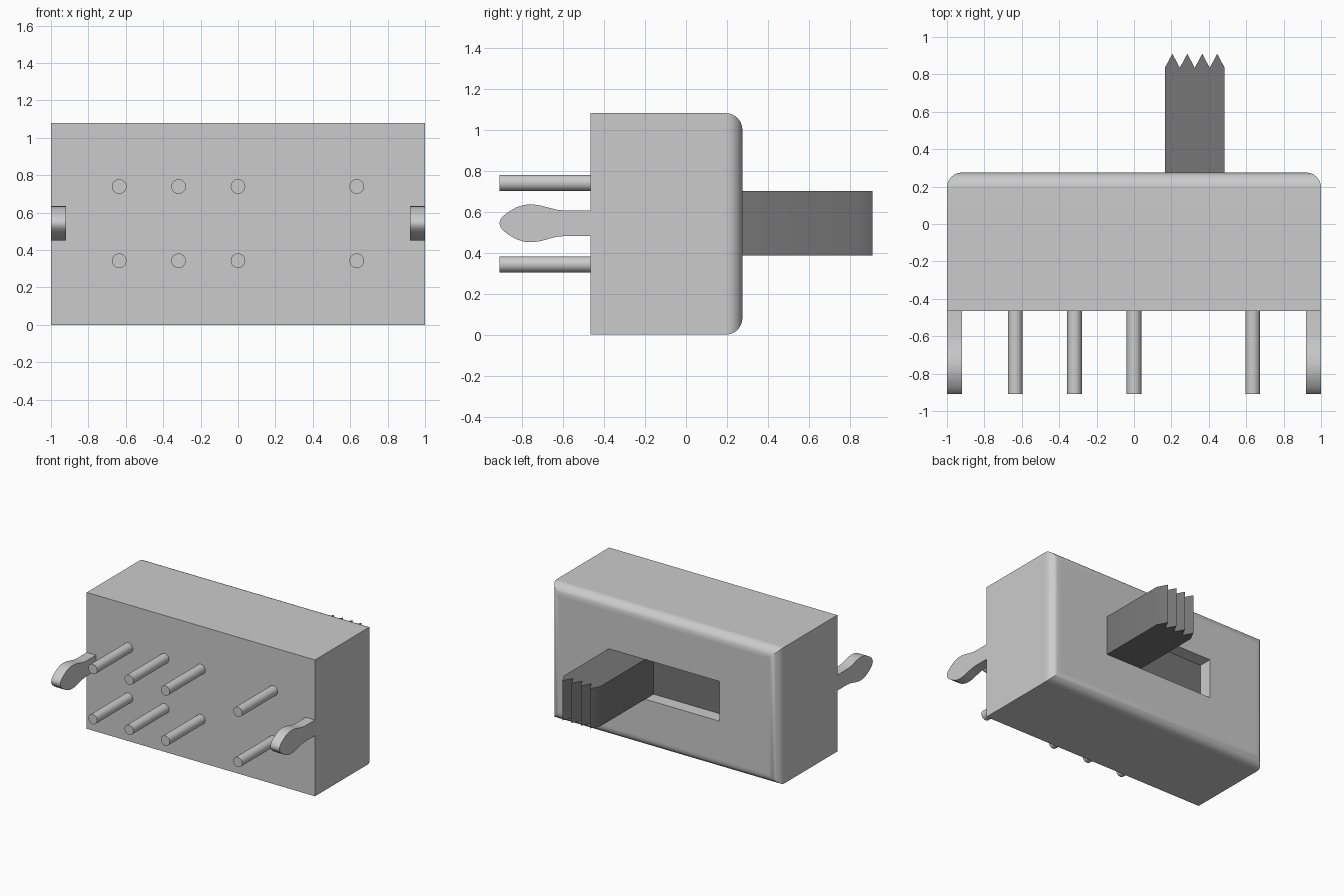
import bpy, bmesh, math
from mathutils import Vector

if "Cube" in bpy.data.objects:
    bpy.data.objects.remove(bpy.data.objects["Cube"])


def material(name, value):
    m = bpy.data.materials.new(name)
    m.use_nodes = True
    col = (value, value, value, 1)
    m.diffuse_color = col
    m.node_tree.nodes["Principled BSDF"].inputs["Base Color"].default_value = col
    return m


LIGHT = material("light grey", 0.60)
DARK = material("dark grey", 0.18)


def finish(name, bm, mat, smooth=True):
    bmesh.ops.recalc_face_normals(bm, faces=bm.faces)
    me = bpy.data.meshes.new(name)
    bm.to_mesh(me)
    bm.free()
    ob = bpy.data.objects.new(name, me)
    bpy.context.collection.objects.link(ob)
    me.materials.append(mat)
    if smooth:
        smooth_by_angle(ob)
    return ob


def smooth_by_angle(ob):
    bpy.ops.object.select_all(action='DESELECT')
    ob.select_set(True)
    bpy.context.view_layer.objects.active = ob
    bpy.ops.object.shade_smooth_by_angle(angle=math.radians(30))


def box_mesh(lo, hi):
    bm = bmesh.new()
    bmesh.ops.create_cube(bm, size=1)
    for v in bm.verts:
        v.co = Vector([(a + b) / 2 + c * (b - a) for a, b, c in zip(lo, hi, v.co)])
    return bm


def prism_mesh(points, depth):
    """Extrude a closed outline of 3D points along the depth vector."""
    bm = bmesh.new()
    face = bm.faces.new([bm.verts.new(p) for p in points])
    new = bmesh.ops.extrude_face_region(bm, geom=[face])["geom"]
    bmesh.ops.translate(bm, vec=depth, verts=[g for g in new if isinstance(g, bmesh.types.BMVert)])
    return bm


FRONT, BACK, HEIGHT = -0.465, 0.275, 1.08
SLOT_X, SLOT_LOW, SLOT_HIGH, SLOT_FLOOR = 0.485, 0.385, 0.70, 0.17

# Housing with rounded edges around its back face
bm = box_mesh((-1, FRONT, 0), (1, BACK, HEIGHT))
rim = [e for e in bm.edges if all(v.co.y > BACK - 0.01 for v in e.verts)]
bmesh.ops.bevel(bm, geom=rim, offset=0.08, segments=8, profile=0.5, affect='EDGES')
housing = finish("housing", bm, LIGHT, smooth=False)

# Slot cut into the back of the housing
cutter = finish("slot_cutter", box_mesh((-SLOT_X, SLOT_FLOOR - 0.005, SLOT_LOW),
                                        (SLOT_X, BACK + 0.2, SLOT_HIGH)), LIGHT, smooth=False)
cutter.hide_render = True
cut = housing.modifiers.new("slot", 'BOOLEAN')
cut.operation = 'DIFFERENCE'
cut.solver = 'EXACT'
cut.object = cutter
bpy.context.view_layer.objects.active = housing
bpy.ops.object.modifier_apply(modifier=cut.name)
bpy.data.objects.remove(cutter)
smooth_by_angle(housing)
housing.modifiers.new("even_shading", 'WEIGHTED_NORMAL').keep_sharp = True

# Dark slider plate on the slot floor
finish("slider_plate", box_mesh((-SLOT_X, SLOT_FLOOR - 0.005, SLOT_LOW),
                                (SLOT_X, SLOT_FLOOR, SLOT_HIGH)), DARK, smooth=False)

# Lever with a four-toothed grip
outline = [(0.485, SLOT_FLOOR), (0.165, SLOT_FLOOR)]
for i in range(9):
    outline.append((0.165 + 0.04 * i, 0.91 if i % 2 else 0.835))
finish("lever", prism_mesh([(x, y, SLOT_LOW) for x, y in outline],
                           (0, 0, SLOT_HIGH - SLOT_LOW)), DARK)

# Two rows of round terminal pins
for row, z in (("lower", 0.343), ("upper", 0.74)):
    for i, x in enumerate((-0.635, -0.318, 0, 0.635)):
        bm = bmesh.new()
        bmesh.ops.create_cone(bm, cap_ends=True, segments=32, radius1=0.039, radius2=0.039, depth=0.445)
        for v in bm.verts:
            v.co = Vector((x + v.co.x, FRONT - 0.2225 + v.co.z, z + v.co.y))
        finish(f"{row}_pin_{i + 1}", bm, LIGHT)

# Bulb-ended mounting clips at both ends: half outline as (y, half width)
half = [(FRONT, 0.062), (-0.59, 0.062), (-0.63, 0.066), (-0.67, 0.076), (-0.71, 0.087),
        (-0.75, 0.092), (-0.79, 0.090), (-0.83, 0.077), (-0.87, 0.053), (-0.895, 0.033),
        (-0.907, 0.015)]
profile = half + [(-0.91, 0)] + [(y, -w) for y, w in reversed(half)]
for side, x in (("left", 0.92), ("right", -1.0)):
    finish(f"{side}_clip", prism_mesh([(x, y, 0.543 + w) for y, w in profile], (0.08, 0, 0)), LIGHT)
